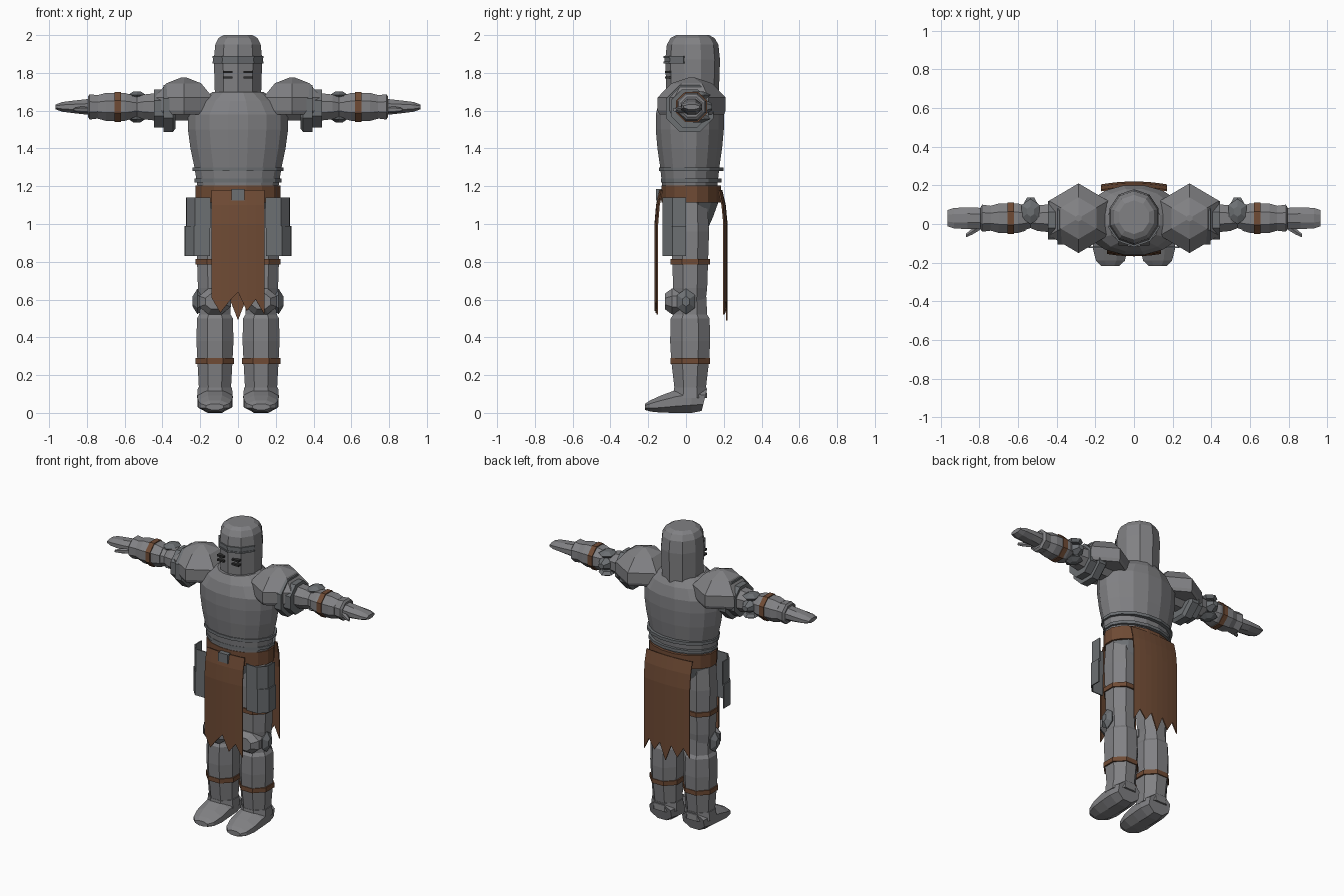
import bpy, bmesh, math
from mathutils import Vector

if "Cube" in bpy.data.objects:
    bpy.data.objects.remove(bpy.data.objects["Cube"])


def material(name, *rgb):
    mat = bpy.data.materials.new(name)
    mat.use_nodes = True
    mat.diffuse_color = (*rgb, 1)
    bsdf = mat.node_tree.nodes["Principled BSDF"]
    bsdf.inputs["Base Color"].default_value = (*rgb, 1)
    return mat


ARMOR = material("armor_grey", 0.22, 0.22, 0.23)
STEEL = material("dark_steel", 0.15, 0.16, 0.17)
LEATHER = material("brown_leather", 0.16, 0.07, 0.035)
BLACK = material("slit_black", 0.03, 0.03, 0.03)


def finish(name, bm, mat, mirror, thickness=0):
    bmesh.ops.recalc_face_normals(bm, faces=bm.faces)
    mesh = bpy.data.meshes.new(name)
    bm.to_mesh(mesh)
    bm.free()
    mesh.materials.append(mat)
    part = bpy.data.objects.new(name, mesh)
    bpy.context.collection.objects.link(part)
    if thickness:
        solidify = part.modifiers.new("thickness", "SOLIDIFY")
        solidify.thickness, solidify.offset = thickness, 0
    if mirror:
        part.modifiers.new("mirror", "MIRROR").use_mirror_merge = False
    return part


def loft(name, mat, axis, centre, size, profile, sides=8, mirror=True):
    """Stack polygons along an axis; profile holds (position, scale[, second scale])."""
    bm = bmesh.new()
    angles = [math.tau * (i + 0.5) / sides for i in range(sides)]
    reach = [max(math.cos(a) for a in angles), max(math.sin(a) for a in angles)]
    loops = []
    for position, *scale in profile:
        loop = []
        for a in angles:
            co = [centre[0] + size[0] * scale[0] * math.cos(a) / reach[0],
                  centre[1] + size[1] * scale[-1] * math.sin(a) / reach[1]]
            co.insert("xyz".index(axis), position)
            loop.append(bm.verts.new(co))
        loops.append(loop)
    for low, high in zip(loops, loops[1:]):
        for i in range(sides):
            bm.faces.new((low[i - 1], low[i], high[i], high[i - 1]))
    bm.faces.new(loops[0])
    bm.faces.new(loops[-1])
    return finish(name, bm, mat, mirror)


def band(name, mat, axis, position, width, centre, size, **options):
    ends = [(position - width / 2, 1), (position + width / 2, 1)]
    return loft(name, mat, axis, centre, size, ends, **options)


def knob(name, mat, axis, base, tip, centre, size):
    """Faceted stud, widest halfway out."""
    profile = [(base, 0.7), ((base + tip) / 2, 1), (tip, 0.4)]
    return loft(name, mat, axis, centre, size, profile, sides=6)


def sheet(name, mat, columns, thickness=0.008, mirror=False):
    bm = bmesh.new()
    grid = [[bm.verts.new(point) for point in column] for column in columns]
    for a, b in zip(grid, grid[1:]):
        for i in range(len(a) - 1):
            bm.faces.new((a[i], b[i], b[i + 1], a[i + 1]))
    return finish(name, bm, mat, mirror, thickness)


def box(name, mat, centre, size, mirror=False):
    bm = bmesh.new()
    bmesh.ops.create_cube(bm, size=1)
    for v in bm.verts:
        v.co = Vector(centre) + v.co * Vector(size)
    return finish(name, bm, mat, mirror)


# Helmet
HEAD, HEAD_SIZE = (0, 0.035), (0.128, 0.145)
loft("helmet", ARMOR, "z", HEAD, HEAD_SIZE,
     [(1.66, 0.95), (1.87, 1), (1.95, 0.94), (1.985, 0.8), (2, 0.6)], sides=10, mirror=False)


# Eye slit and its rims wrap the front half of the helmet
def visor_strip(name, mat, z, height, grow):
    columns = []
    for i in range(-2, 3):
        a = math.pi / 5 * i
        x = HEAD_SIZE[0] * grow * math.sin(a) / math.cos(math.pi / 10)
        y = HEAD[1] - HEAD_SIZE[1] * grow * math.cos(a)
        columns.append([(x, y, z - height / 2), (x, y, z + height / 2)])
    sheet(name, mat, columns)


visor_strip("eye_slit", STEEL, 1.87, 0.03, 1)
for z in (1.855, 1.885):
    visor_strip("eye_rim", STEEL, z, 0.01, 1.03)
for z in (1.775, 1.805):
    box("breath_slit", BLACK, (0.055, -0.09, z), (0.05, 0.04, 0.012), mirror=True)

# Breastplate, waist bands, belt and pelvis
WAIST = (0, 0.028)
loft("breastplate", ARMOR, "z", (0, 0.02), (0.265, 0.18),
     [(1.2, 0.81), (1.3, 0.87), (1.4, 0.95), (1.5, 1), (1.58, 1),
      (1.65, 0.8, 0.9), (1.7, 0.5, 0.75)], sides=16, mirror=False)
for z, half in ((1.29, 0.24), (1.23, 0.23)):
    band("waist_band", STEEL, "z", z, 0.02, WAIST, (half, half - 0.07), sides=16, mirror=False)
band("belt", LEATHER, "z", 1.16, 0.09, WAIST, (0.225, 0.157), sides=16, mirror=False)
box("buckle", STEEL, (0, -0.14, 1.155), (0.07, 0.04, 0.06))
loft("pelvis", STEEL, "z", WAIST, (0.21, 0.145),
     [(0.94, 0.8, 0.5), (1.04, 0.95, 0.8), (1.12, 1)], sides=12, mirror=False)


# Torn cloths hanging from the belt
def cloth(name, half, top_y, low_y, bow, hem):
    columns = []
    for i, end in enumerate(hem):
        across = 2 * i / (len(hem) - 1) - 1
        fall = [(top_y, 1.18), ((top_y + 2 * low_y) / 3, 1.1), (low_y, 1), (low_y, end)]
        columns.append([(half * across, y + bow * across ** 2, z) for y, z in fall])
    sheet(name, LEATHER, columns)


cloth("front_cloth", 0.14, -0.138, -0.163, 0.012, [0.61, 0.53, 0.59, 0.64, 0.54, 0.6, 0.52])
cloth("back_cloth", 0.17, 0.188, 0.216, -0.015,
      [0.54, 0.6, 0.53, 0.6, 0.49, 0.6, 0.54, 0.6, 0.52])

# Hip plates
for name, low, high, flare in (("upper_hip_plate", 0.98, 1.14, 1), ("lower_hip_plate", 0.83, 0.99, 1.03)):
    bend = [(0.145, -0.12), (0.225, -0.12), (0.27, -0.07), (0.27, 0)]
    sheet(name, STEEL, [[(x * flare, y, low), (x * flare, y, high)] for x, y in bend], mirror=True)

# Legs
LEG = (0.122, 0.022)
loft("thigh", ARMOR, "z", LEG, (0.1, 0.1), [(0.58, 0.8), (0.66, 0.9), (0.96, 1), (1.12, 0.9)])
loft("shin", ARMOR, "z", LEG, (0.098, 0.106),
     [(0.1, 0.85, 0.75), (0.28, 0.95), (0.38, 1), (0.5, 0.97), (0.52, 0.85), (0.62, 0.8)])
for name, z in (("thigh_strap", 0.8), ("shin_strap", 0.275)):
    band(name, LEATHER, "z", z, 0.03, LEG, (0.102, 0.105))
loft("kneecap", ARMOR, "y", (LEG[0], 0.59), (0.085, 0.068), [(0, 1), (-0.075, 1), (-0.112, 0.6)])
knob("knee_knob", STEEL, "x", 0.19, 0.24, (0, 0.59), (0.048, 0.068))

# Feet: toes taper to the ground and heels lean back
foot = loft("foot", ARMOR, "y", (LEG[0], 0.07), (0.093, 0.07),
            [(0.1, 0.85), (0.03, 1), (-0.05, 1), (-0.13, 0.97), (-0.19, 0.8), (-0.217, 0.5)])
for v in foot.data.vertices:
    if v.co.y < 0:
        v.co.z *= 1 + 2.5 * v.co.y
    elif v.co.y > 0.05:
        v.co.y += (v.co.z - 0.08) / 4
loft("ankle_cuff", ARMOR, "z", LEG, (0.095, 0.09), [(0.08, 1), (0.135, 0.95)])

# Shoulders
loft("shoulder_guard", ARMOR, "z", (0.287, 0.03), (0.153, 0.18),
     [(1.58, 0.95), (1.6, 1), (1.67, 1), (1.745, 0.6), (1.775, 0.1)], sides=6)
for name, x, half in (("upper_arm_plate", 0.33, 0.125), ("lower_arm_plate", 0.38, 0.1)):
    loft(name, STEEL, "x", (0.02, 1.612), (half, half), [(x, 0.85), (x + 0.015, 1), (x + 0.065, 1)])

# Arms
ARM = (0.03, 1.62)
loft("upper_arm", ARMOR, "x", ARM, (0.073, 0.073),
     [(0.2, 1), (0.43, 1), (0.5, 0.9), (0.535, 0.7), (0.57, 0.85)])
loft("forearm", ARMOR, "x", ARM, (0.076, 0.074), [(0.56, 0.85), (0.6, 1), (0.7, 1), (0.74, 0.85)])
band("forearm_strap", LEATHER, "x", 0.637, 0.033, ARM, (0.082, 0.08))
loft("wrist_cuff", ARMOR, "x", ARM, (0.07, 0.067), [(0.72, 0.88), (0.785, 1), (0.795, 0.8)])
ELBOW = 0.535
for side in (-1, 1):
    z = ARM[1] + side * 0.045
    knob("elbow_knob", STEEL, "z", z, z + side * 0.037, (ELBOW, 0.065), (0.047, 0.066))
knob("elbow_cap", STEEL, "y", 0.04, 0.138, (ELBOW, ARM[1]), (0.045, 0.045))

# Hands, with the thumb slanting forward
loft("hand", ARMOR, "x", ARM, (0.056, 0.043),
     [(0.78, 0.95, 1), (0.86, 1, 0.8), (0.93, 0.95, 0.6), (0.965, 0.75, 0.3)])
thumb = loft("thumb", ARMOR, "x", (-0.015, 1.605), (0.018, 0.018),
             [(0.79, 1), (0.835, 0.9), (0.87, 0.5)], sides=6)
for v in thumb.data.vertices:
    v.co.y -= (v.co.x - 0.8) * 0.65
